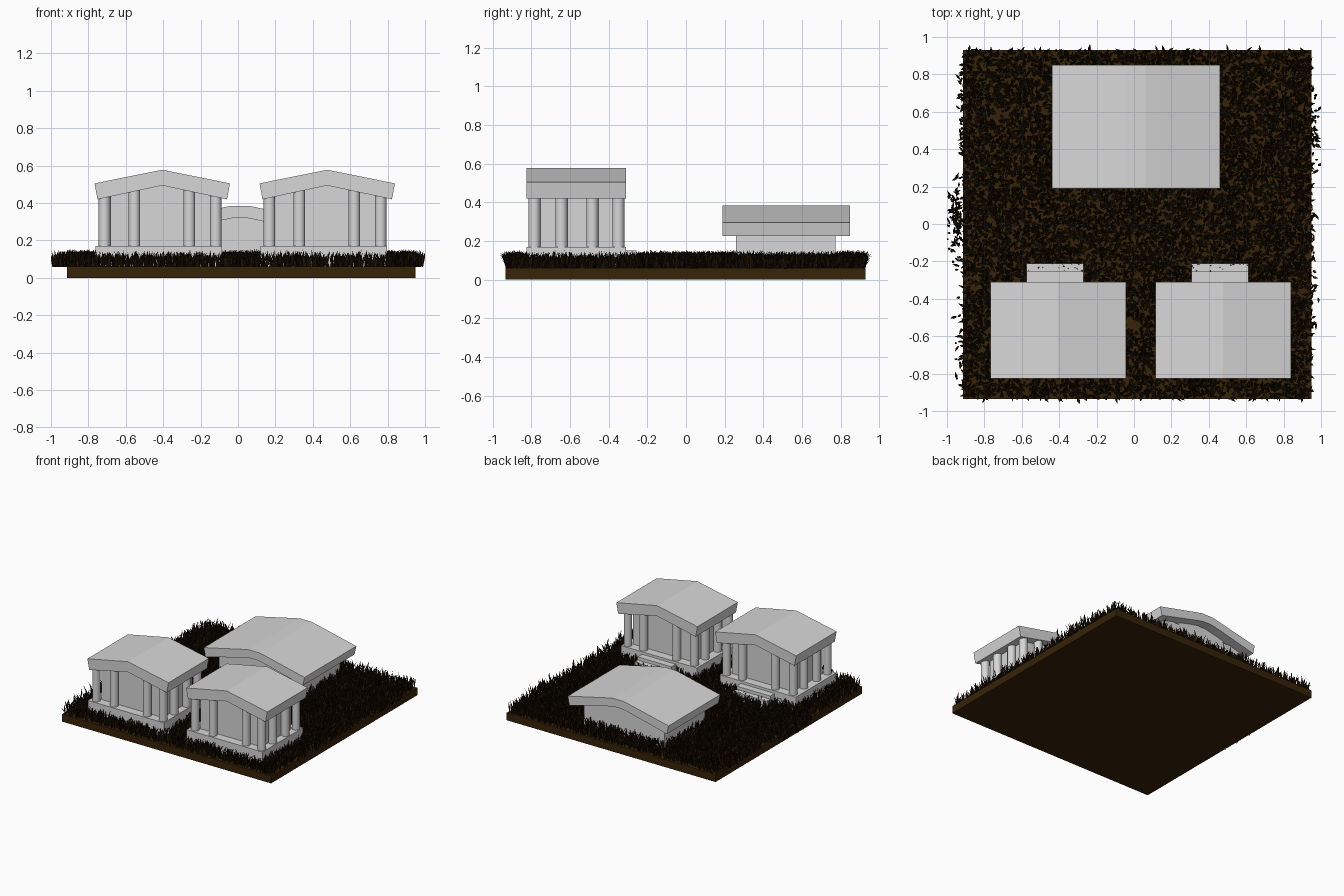
import bpy, bmesh, math, random
from mathutils import Vector

random.seed(7)
cube = bpy.data.objects.get("Cube")
if cube:
    bpy.data.objects.remove(cube, do_unlink=True)


def material(name, rgb):
    m = bpy.data.materials.new(name)
    m.use_nodes = True
    colour = (*rgb, 1)
    m.diffuse_color = colour
    bsdf = next(n for n in m.node_tree.nodes if n.type == 'BSDF_PRINCIPLED')
    bsdf.inputs["Base Color"].default_value = colour
    bsdf.inputs["Roughness"].default_value = 0.9
    return m


STONE = material("grey stone", (0.68, 0.68, 0.68))
SOIL = material("brown soil", (0.038, 0.016, 0.002))
GRASS = material("dark grass", (0.0125, 0.006, 0.001))


def finish(name, bm, mat):
    mesh = bpy.data.meshes.new(name)
    bm.to_mesh(mesh)
    bm.free()
    mesh.materials.append(mat)
    ob = bpy.data.objects.new(name, mesh)
    bpy.context.collection.objects.link(ob)
    return ob


def prism(name, profile, y0, y1, mat=STONE):
    """Extrude an x-z outline from y0 to y1."""
    bm = bmesh.new()
    face = bm.faces.new([bm.verts.new((x, y0, z)) for x, z in profile])
    ext = bmesh.ops.extrude_face_region(bm, geom=[face])
    moved = [v for v in ext["geom"] if isinstance(v, bmesh.types.BMVert)]
    bmesh.ops.translate(bm, verts=moved, vec=(0, y1 - y0, 0))
    bmesh.ops.recalc_face_normals(bm, faces=bm.faces)
    return finish(name, bm, mat)


def box(name, x0, x1, y0, y1, z0, z1, mat=STONE):
    return prism(name, [(x0, z0), (x1, z0), (x1, z1), (x0, z1)], y0, y1, mat)


def roof(name, cx, top_half, under_half, y0, y1):
    """Mirror the right half of a roof outline about x = cx."""
    top = [(cx - x, z) for x, z in reversed(top_half)] + [(cx + x, z) for x, z in top_half if x]
    under = [(cx + x, z) for x, z in reversed(under_half)] + [(cx - x, z) for x, z in under_half if x]
    return prism(name, top + under, y0, y1)


def column(name, x, y, z0, z1, radius=0.031):
    bpy.ops.mesh.primitive_cylinder_add(vertices=24, radius=radius, depth=z1 - z0,
                                        location=(x, y, (z0 + z1) / 2))
    ob = bpy.context.object
    ob.name = name
    ob.data.materials.append(STONE)
    bpy.ops.object.shade_smooth_by_angle()


# Ground slab
GROUND = 0.06
box("ground_slab", -0.915, 0.95, -0.935, 0.93, 0, GROUND, SOIL)


# Two matching column-ringed halls at the front
HALL_X = (-0.405, 0.477)
COLUMN_X = (-0.309, -0.149, 0.145, 0.286)
COLUMN_Y = (-0.785, -0.645, -0.485, -0.35)


def hall(side, cx):
    box(side + "_plinth", cx - 0.358, cx + 0.32, -0.825, -0.31, GROUND, 0.17)
    box(side + "_upper_step", cx - 0.169, cx + 0.134, -0.31, -0.255, GROUND, 0.15)
    box(side + "_lower_step", cx - 0.169, cx + 0.134, -0.255, -0.21, GROUND, 0.125)
    box(side + "_inner_wall", cx - 0.285, cx + 0.262, -0.755, -0.38, 0.17, 0.50)
    for i, x in enumerate(COLUMN_X):
        for j, y in enumerate(COLUMN_Y):
            if i in (0, 3) or j in (0, 3):
                column(f"{side}_column_{i}_{j}", cx + x, y, 0.17, 0.485)
    roof(side + "_roof", cx, [(0, 0.578), (0.362, 0.505)], [(0, 0.494), (0.346, 0.42)],
         -0.825, -0.31)


hall("right_hall", HALL_X[0])
hall("left_hall", HALL_X[1])

# Low hall at the back with a rounded ridge
box("back_hall_wall", -0.35, 0.37, 0.26, 0.775, GROUND, 0.265)
box("back_hall_gable_wall", -0.2, 0.22, 0.26, 0.775, 0.265, 0.32)
roof("back_hall_roof", 0.011,
     [(0.05, 0.385), (0.12, 0.37), (0.45, 0.295)],
     [(0.04, 0.32), (0.11, 0.305), (0.435, 0.225)], 0.19, 0.85)

# Grass blades
grass = bmesh.new()


def blade(x, y):
    angle = random.uniform(0, math.tau)
    lean = Vector((math.cos(angle), math.sin(angle), 0))
    side = Vector((-lean.y, lean.x, 0)) * random.uniform(0.005, 0.008)
    reach = random.uniform(0.012, 0.042)
    height = random.triangular(0.035, 0.098, 0.075)
    root = Vector((x, y, GROUND - 0.002))
    mid = root + lean * reach * 0.45 + Vector((0, 0, height * 0.6))
    tip = root + lean * reach + Vector((0, 0, height))
    points = [root - side * 0.6, root + side * 0.6, mid + side, mid - side, tip]
    for p in points:
        p.x = max(-1, min(1, p.x))
    a, b, c, d, e = [grass.verts.new(p) for p in points]
    grass.faces.new((a, b, c, d))
    grass.faces.new((d, c, e))


def covered(x, y):
    halls = any(cx - 0.35 < x < cx + 0.31 and -0.82 < y < -0.315 for cx in HALL_X)
    steps = any(cx - 0.16 < x < cx + 0.12 and -0.32 < y < -0.23 for cx in HALL_X)
    return halls or steps or (-0.34 < x < 0.36 and 0.27 < y < 0.76)


# A few thin patches let the soil show
PATCHES = [(-0.74, 0.58), (-0.2, 0.08), (0.0, -0.55), (-0.86, -0.3)]


def thin(x, y):
    return any(math.hypot(x - px, y - py) < 0.05 for px, py in PATCHES) and random.random() < 0.6


for _ in range(18500):
    x, y = random.uniform(-0.91, 0.945), random.uniform(-0.93, 0.925)
    if not covered(x, y) and not thin(x, y):
        blade(x, y)

# Overhanging tufts: centre, spread and count
for cx, cy, sx, sy, count in ((-0.95, 0.03, 0.02, 0.1, 110), (-0.92, 0.6, 0.01, 0.12, 40),
                              (0.965, 0.5, 0.012, 0.1, 50), (0.955, -0.3, 0.008, 0.25, 40),
                              (-0.92, -0.65, 0.01, 0.12, 30)):
    for _ in range(count):
        blade(random.gauss(cx, sx), random.gauss(cy, sy))
finish("grass", grass, GRASS)
